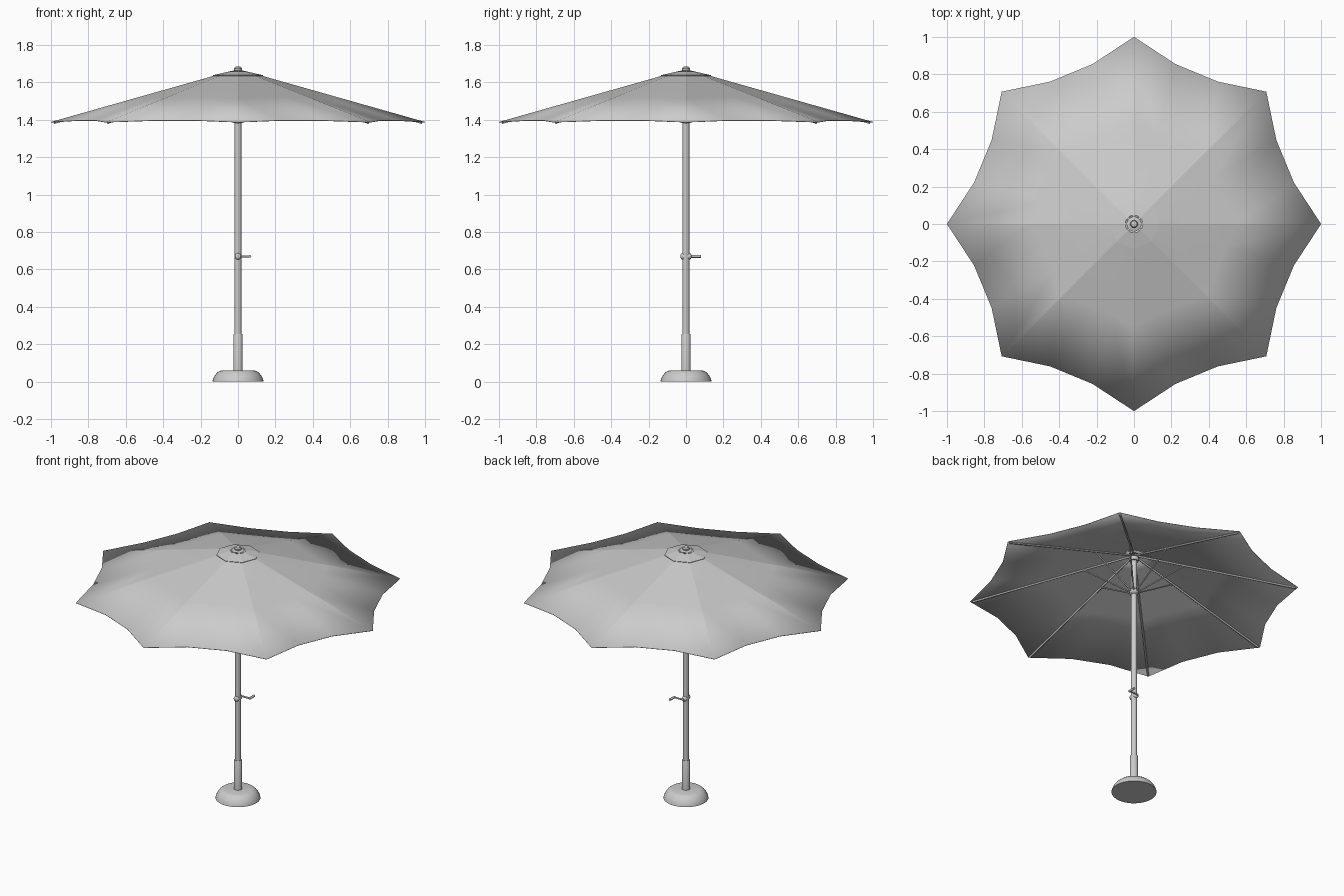
import bpy, bmesh, math
from mathutils import Vector

if "Cube" in bpy.data.objects:
    bpy.data.objects.remove(bpy.data.objects["Cube"])

N = 8  # canopy panels


def make(name, verts, faces, angle=None):
    me = bpy.data.meshes.new(name)
    me.from_pydata(verts, [], faces)
    bm = bmesh.new()
    bm.from_mesh(me)
    bmesh.ops.recalc_face_normals(bm, faces=bm.faces)
    bm.to_mesh(me)
    bm.free()
    ob = bpy.data.objects.new(name, me)
    bpy.context.collection.objects.link(ob)
    if angle:
        bpy.ops.object.select_all(action='DESELECT')
        ob.select_set(True)
        bpy.context.view_layer.objects.active = ob
        bpy.ops.object.shade_smooth_by_angle(angle=math.radians(angle))
    return ob


def lathe(name, profile, n=24, angle=35, axis='Z', loc=(0, 0, 0)):
    """Closed solid of revolution from (radius, height) points."""
    verts, faces = [], []
    for r, h in profile:
        for i in range(n):
            a = math.tau * i / n
            verts.append((r * math.cos(a), r * math.sin(a), h))
    for k in range(len(profile) - 1):
        for i in range(n):
            j = (i + 1) % n
            faces.append((k * n + i, k * n + j, k * n + n + j, k * n + n + i))
    faces.append(tuple(reversed(range(n))))
    faces.append(tuple(range(len(verts) - n, len(verts))))
    ob = make(name, verts, faces, angle)
    if axis == 'Y':
        ob.rotation_euler.x = -math.pi / 2
    ob.location = loc
    return ob


def bar(name, p, q, r, n=8):
    """Straight round bar between two points."""
    p, q = Vector(p), Vector(q)
    d = q - p
    ob = lathe(name, [(r, 0), (r, d.length)], n, 50)
    ob.rotation_mode = 'QUATERNION'
    ob.rotation_quaternion = d.to_track_quat('Z', 'Y')
    ob.location = p
    return ob


def polar(r, a, z):
    return (r * math.cos(a), r * math.sin(a), z)


# Base, sleeve and pole
lathe("base", [(0.137, 0), (0.135, 0.01), (0.128, 0.027), (0.115, 0.045),
               (0.1, 0.057), (0.085, 0.061)], 32)
lathe("pole_sleeve", [(0.025, 0.055), (0.025, 0.25), (0.022, 0.256)])
lathe("pole", [(0.0185, 0.2), (0.0185, 1.645)])

# Canopy: eight panels with scalloped edges, slightly sagging between ribs
edge = []
for i in range(N):
    a = math.tau * i / N
    edge += [(1.0, a, 1.387), (0.883, a + math.radians(14.5), 1.396),
             (0.883, a + math.radians(30.5), 1.396)]
rows = [0.04, 0.13, 0.55, 1.0]
verts, faces = [], []
for t in rows:
    for k, (r, a, z) in enumerate(edge):
        c = 1.0 if k % 3 == 0 else 0.94 + (0.883 - 0.94) * t
        top = 1.670
        verts.append(polar(c * t, a, top + (z - top) * t))
M = len(edge)
for k in range(len(rows) - 1):
    for i in range(M):
        j = (i + 1) % M
        faces.append((k * M + i, k * M + j, k * M + M + j, k * M + M + i))
canopy = make("canopy", verts, faces, 8)
mod = canopy.modifiers.new("cloth", 'SOLIDIFY')
mod.thickness = 0.003
mod.offset = 0

# Top cap and finial
cap_v = [polar(0.133, math.tau * i / N, 1.637) for i in range(N)] + [(0, 0, 1.668)]
cap = make("top_cap", cap_v, [(i, (i + 1) % N, N) for i in range(N)])
mod = cap.modifiers.new("cloth", 'SOLIDIFY')
mod.thickness = 0.003
mod.offset = 0
lathe("finial", [(0.014, 1.655), (0.02, 1.664), (0.021, 1.675),
                 (0.016, 1.683), (0.008, 1.686)], 12)

# Upper hub, runner, ribs and struts
lathe("upper_hub", [(0.027, 1.62), (0.03, 1.626), (0.03, 1.64), (0.027, 1.646)])
lathe("runner", [(0.022, 1.383), (0.027, 1.39), (0.027, 1.415), (0.022, 1.422)])
for i in range(N):
    a = math.tau * i / N
    bar("rib", polar(0.025, a, 1.653), polar(0.985, a, 1.384), 0.006)
    bar("strut", polar(0.022, a, 1.405), polar(0.31, a, 1.575), 0.0045)

# Crank with offset handle
lathe("crank_hub", [(0.008, -0.029), (0.014, -0.026), (0.017, -0.02),
                    (0.017, 0.02), (0.014, 0.026), (0.008, 0.029)],
      16, 40, 'Y', (0, 0, 0.67))
bar("crank_shaft", (0, 0.02, 0.67), (0, 0.036, 0.67), 0.006)
bar("crank_arm", (-0.004, 0.034, 0.67), (0.068, 0.034, 0.67), 0.0055)
bar("crank_grip", (0.064, 0.03, 0.67), (0.064, 0.08, 0.67), 0.0075)
